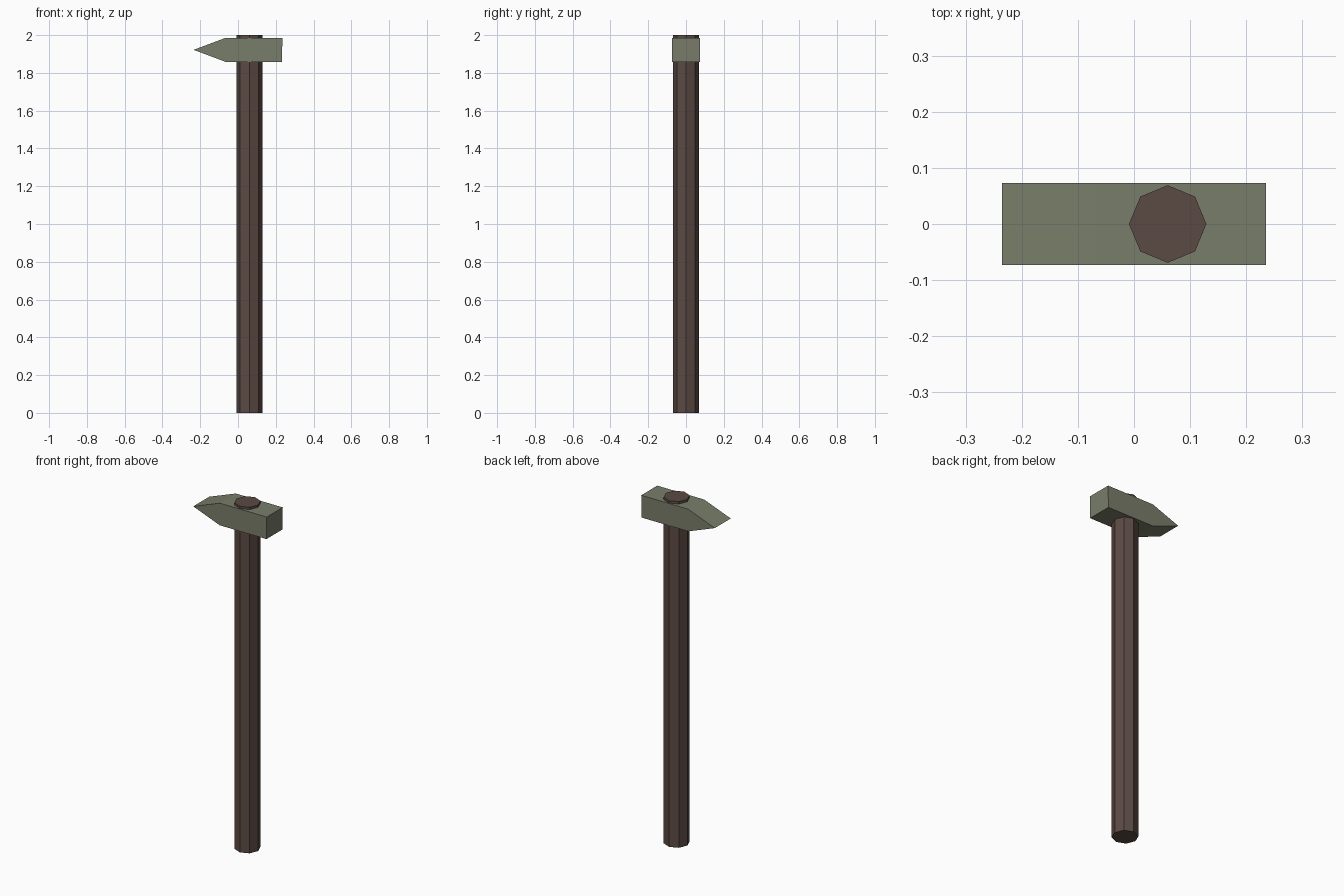
import bpy, bmesh, math

if "Cube" in bpy.data.objects:
    bpy.data.objects.remove(bpy.data.objects["Cube"])


def material(name, rgb):
    m = bpy.data.materials.new(name)
    m.diffuse_color = (*rgb, 1)
    m.use_nodes = True
    m.node_tree.nodes["Principled BSDF"].inputs["Base Color"].default_value = m.diffuse_color
    return m


def prism(name, profile, direction, mat):
    """Extrude a closed profile of 3D points along a direction."""
    bm = bmesh.new()
    face = bm.faces.new([bm.verts.new(p) for p in profile])
    new = bmesh.ops.extrude_face_region(bm, geom=[face], use_keep_orig=True)["geom"]
    bmesh.ops.translate(bm, vec=direction,
                        verts=[g for g in new if isinstance(g, bmesh.types.BMVert)])
    bmesh.ops.recalc_face_normals(bm, faces=bm.faces)
    mesh = bpy.data.meshes.new(name)
    bm.to_mesh(mesh)
    bm.free()
    mesh.materials.append(mat)
    ob = bpy.data.objects.new(name, mesh)
    bpy.context.collection.objects.link(ob)
    return ob


wood = material("dark brown wood", (0.105, 0.068, 0.057))
steel = material("olive grey steel", (0.19, 0.207, 0.142))

# Octagonal handle, corners on the axes, poking out through the head
octagon = [(0.06 + 0.069 * math.cos(i * math.pi / 4),
            0.069 * math.sin(i * math.pi / 4), 0) for i in range(8)]
prism("handle", octagon, (0, 0, 2.0), wood)

# Head: square block on the right, wedge peen on the left
side = [(-0.235, 1.922), (-0.065, 1.858), (0.233, 1.858),
        (0.235, 1.986), (-0.065, 1.986)]
prism("hammer_head", [(x, -0.073, z) for x, z in side], (0, 0.146, 0), steel)
